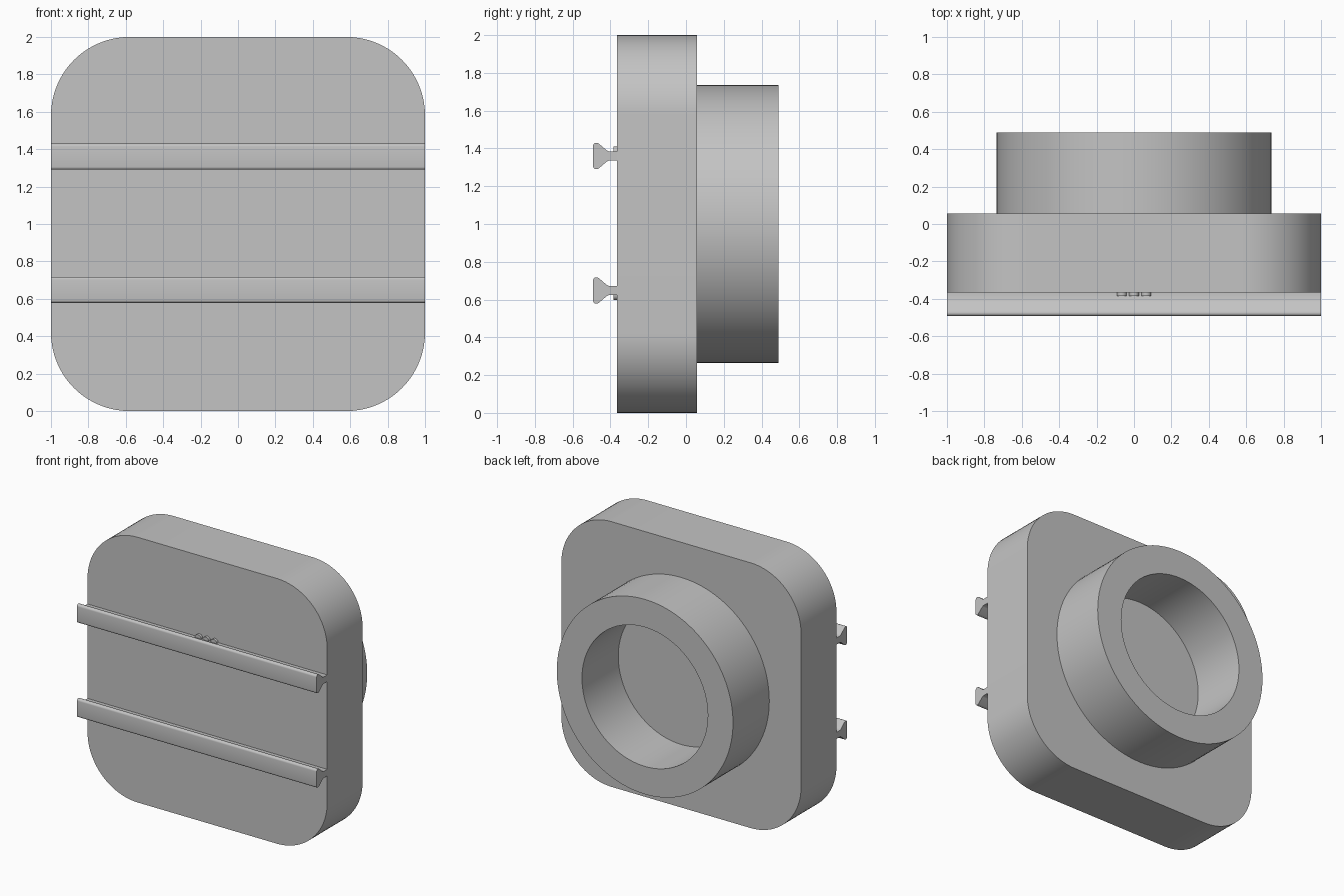
import bpy
import bmesh
import math
from mathutils import Vector

default_cube = bpy.data.objects.get("Cube")
if default_cube:
    bpy.data.objects.remove(default_cube, do_unlink=True)

grey = bpy.data.materials.new("plain_grey")
grey.use_nodes = True
colour = (0.55, 0.55, 0.55, 1)
grey.diffuse_color = colour
grey.node_tree.nodes["Principled BSDF"].inputs["Base Color"].default_value = colour


def finish(name, bm):
    bmesh.ops.remove_doubles(bm, verts=bm.verts, dist=1e-5)
    bmesh.ops.recalc_face_normals(bm, faces=bm.faces)
    mesh = bpy.data.meshes.new(name)
    bm.to_mesh(mesh)
    bm.free()
    mesh.materials.append(grey)
    obj = bpy.data.objects.new(name, mesh)
    bpy.context.collection.objects.link(obj)
    bpy.ops.object.select_all(action="DESELECT")
    obj.select_set(True)
    bpy.context.view_layer.objects.active = obj
    bpy.ops.object.shade_smooth_by_angle(angle=math.radians(30))
    return obj


def extrude(name, outline, direction):
    """Solid made by sweeping a closed outline along a straight line."""
    bm = bmesh.new()
    face = bm.faces.new([bm.verts.new(p) for p in outline])
    swept = bmesh.ops.extrude_face_region(bm, geom=[face], use_keep_orig=True)
    moved = [v for v in swept["geom"] if isinstance(v, bmesh.types.BMVert)]
    bmesh.ops.translate(bm, verts=moved, vec=Vector(direction))
    return finish(name, bm)


def arc(cx, cz, radius, start, end, steps):
    angles = [math.radians(start + (end - start) * i / steps) for i in range(steps + 1)]
    return [(cx + radius * math.cos(a), cz + radius * math.sin(a)) for a in angles]


FRONT, BACK, REAR = -0.365, 0.057, 0.49
MID = 1.0

# Rounded square body
corner = 0.42
inner = 1 - corner
outline = []
for i, (sx, sz) in enumerate([(1, 1), (-1, 1), (-1, -1), (1, -1)]):
    outline += arc(sx * inner, MID + sz * inner, corner, 90 * i, 90 * i + 90, 20)
extrude("body", [(x, FRONT, z) for x, z in outline], (0, BACK - FRONT, 0))

# Open collar on the back, spun from a rectangular section
bm = bmesh.new()
section = [(0.525, BACK), (0.735, BACK), (0.735, REAR), (0.525, REAR)]
verts = [bm.verts.new((r, y, MID)) for r, y in section]
edges = [bm.edges.new((verts[i], verts[(i + 1) % 4])) for i in range(4)]
bmesh.ops.spin(bm, geom=verts + edges, cent=(0, 0, MID), axis=(0, 1, 0),
               angle=math.tau, steps=96)
finish("back_collar", bm)

# Two flared rails across the front, with small raised tabs beside each
half = [(FRONT, 0.025), (-0.41, 0.025), (-0.42, 0.03), (-0.462, 0.066)]
half += arc(-0.476, 0.054, 0.016, 60, 180, 6)
section = half + [(y, -z) for y, z in reversed(half)]
for name, height, side in [("upper", 1.36, 1), ("lower", 0.648, -1)]:
    extrude(name + "_rail", [(-1, y, height + z) for y, z in section], (2, 0, 0))
    for i, x in enumerate((-0.065, 0, 0.065)):
        tab = arc(x, height + side * 0.025, 0.026, 0, 180 * side, 10)
        extrude(f"{name}_tab_{i + 1}", [(px, FRONT, pz) for px, pz in tab], (0, -0.02, 0))
